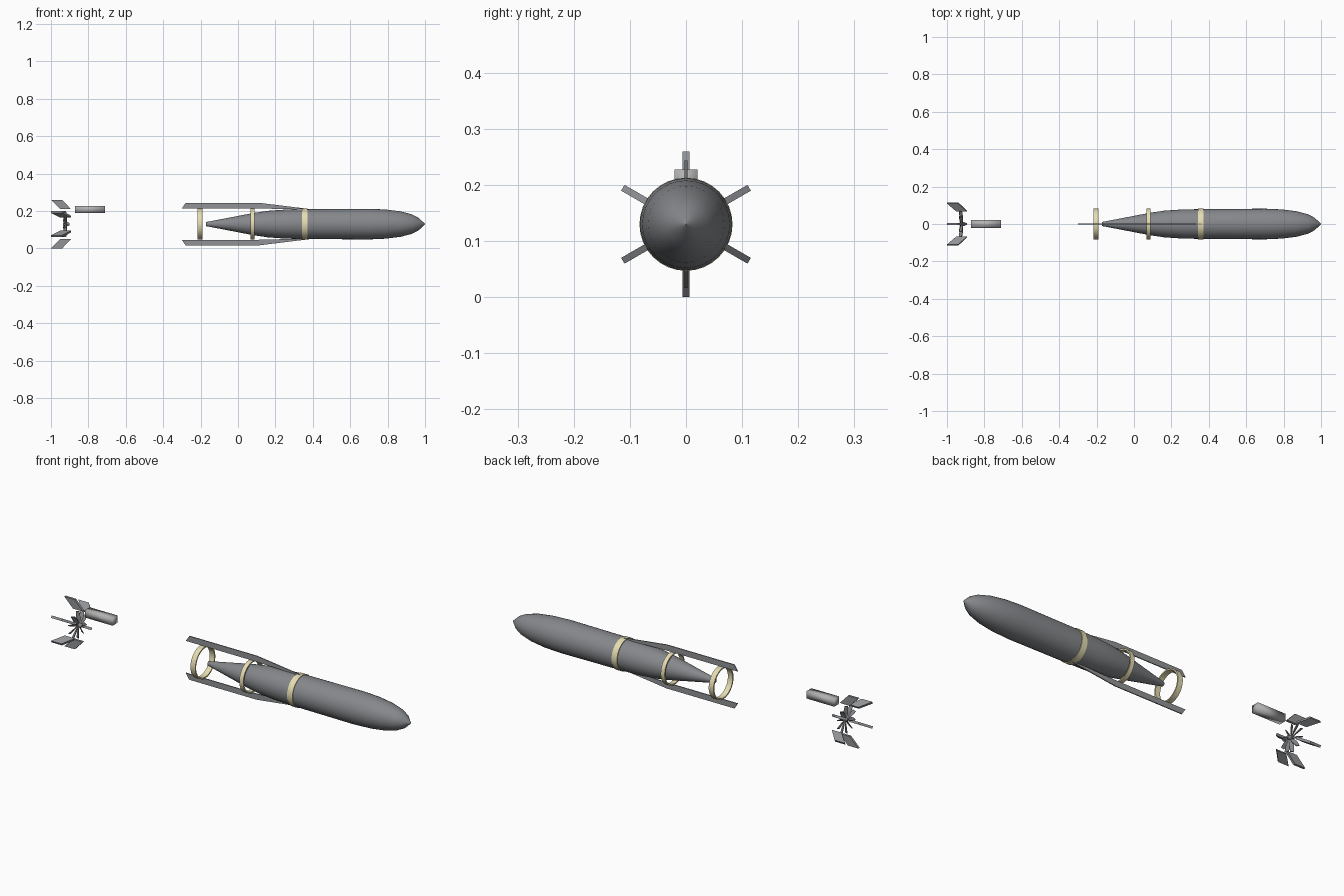
import bpy, bmesh, math
from mathutils import Matrix, Vector

if "Cube" in bpy.data.objects:
    bpy.data.objects.remove(bpy.data.objects["Cube"])

AXIS_Z = 0.13


def material(name, colour):
    m = bpy.data.materials.new(name)
    m.use_nodes = True
    m.diffuse_color = (*colour, 1)
    m.node_tree.nodes["Principled BSDF"].inputs["Base Color"].default_value = (*colour, 1)
    return m


GREY = material("steel grey", (0.235, 0.245, 0.26))
FIN_GREY = material("fin grey", (0.28, 0.29, 0.305))
LIGHT = material("light grey", (0.45, 0.45, 0.45))
CREAM = material("cream band", (0.79, 0.72, 0.44))


def finish(name, bm, mat, angle=0):
    bmesh.ops.recalc_face_normals(bm, faces=bm.faces)
    mesh = bpy.data.meshes.new(name)
    bm.to_mesh(mesh)
    bm.free()
    mesh.materials.append(mat)
    ob = bpy.data.objects.new(name, mesh)
    bpy.context.collection.objects.link(ob)
    ob.location.z = AXIS_Z
    if angle:
        bpy.ops.object.select_all(action="DESELECT")
        ob.select_set(True)
        bpy.context.view_layer.objects.active = ob
        bpy.ops.object.shade_smooth_by_angle(angle=math.radians(angle))
    return ob


def lathe(name, profile, mat, closed=False, sides=32):
    """Spin (x, radius) points about the long axis."""
    bm = bmesh.new()
    rings = []
    for x, r in profile:
        rings.append([bm.verts.new((x, r * math.cos(a), r * math.sin(a)))
                      for a in (math.tau * i / sides for i in range(sides))])
    pairs = list(zip(rings, rings[1:]))
    if closed:
        pairs.append((rings[-1], rings[0]))
    for p, q in pairs:
        for i in range(sides):
            j = (i + 1) % sides
            bm.faces.new((p[i], p[j], q[j], q[i]))
    if not closed:
        bm.faces.new(rings[0])
        bm.faces.new(rings[-1])
    return finish(name, bm, mat, 35)


def plate(name, outline, thickness, angle):
    """Flat (x, radius) outline standing out from the axis at an angle."""
    bm = bmesh.new()
    face = bm.faces.new([bm.verts.new((x, -thickness / 2, r)) for x, r in outline])
    ext = bmesh.ops.extrude_face_region(bm, geom=[face])
    moved = [v for v in ext["geom"] if isinstance(v, bmesh.types.BMVert)]
    bmesh.ops.translate(bm, vec=(0, thickness, 0), verts=moved)
    bm.transform(Matrix.Rotation(math.radians(angle), 4, "X"))
    return finish(name, bm, FIN_GREY)


# Hull with tapered tail and pointed nose
lathe("hull", [(-0.17, 0.011), (-0.05, 0.034), (0.08, 0.059), (0.16, 0.071), (0.26, 0.078),
               (0.4, 0.08), (0.7, 0.082), (0.79, 0.078), (0.87, 0.068), (0.93, 0.052),
               (0.965, 0.034), (0.998, 0.003), (1.0, 0.0005)], GREY)

# Open bands around the tail
for name, x, w in (("rear_band", -0.203, 0.028), ("middle_band", 0.077, 0.023), ("front_band", 0.357, 0.031)):
    lathe(name, [(x - w / 2, 0.083), (x + w / 2, 0.083), (x + w / 2, 0.076), (x - w / 2, 0.076)],
          CREAM, closed=True)

# Long rails above and below the tail
for name, angle in (("upper_rail", 0), ("lower_rail", 180)):
    plate(name, [(-0.30, 0.084), (-0.28, 0.114), (0.11, 0.114), (0.38, 0.081), (0.3, 0.079), (0.1, 0.084)],
          0.005, angle)

# Six swept fins on the detached tail
for i in range(6):
    plate(f"swept_fin_{i + 1}", [(-1.0, 0.13), (-0.94, 0.13), (-0.893, 0.08), (-0.95, 0.08)], 0.012, i * 60)

# Twisted propeller blades around a small hub
bm = bmesh.new()
COUNT = 10
for i in range(COUNT):
    spin = Matrix.Rotation(math.tau * i / COUNT, 4, "X")
    sections = []
    for r, chord, pitch in ((0.008, 0.012, 60), (0.04, 0.022, 40), (0.07, 0.016, 25)):
        turn = Matrix.Rotation(math.radians(pitch), 4, "Z")
        ring = []
        for x, y in ((-0.5, -0.002), (0.5, -0.002), (0.5, 0.002), (-0.5, 0.002)):
            p = turn @ Vector((x * chord, y, r)) + Vector((-0.92 - 0.1 * r, 0, 0))
            ring.append(bm.verts.new(spin @ p))
        sections.append(ring)
    for p, q in zip(sections, sections[1:]):
        for k in range(4):
            n = (k + 1) % 4
            bm.faces.new((p[k], p[n], q[n], q[k]))
    bm.faces.new(sections[0])
    bm.faces.new(sections[-1])
finish("propeller_blades", bm, GREY)
lathe("propeller_hub", [(-0.935, 0.006), (-0.925, 0.011), (-0.91, 0.011), (-0.9, 0.006)], GREY, sides=12)

# Loose block ahead of the propeller
bm = bmesh.new()
bmesh.ops.create_cube(bm, size=1)
bm.transform(Matrix.Translation((-0.791, 0, 0.079)) @ Matrix.Diagonal((0.161, 0.041, 0.038, 1)))
finish("tail_block", bm, LIGHT, 100)
